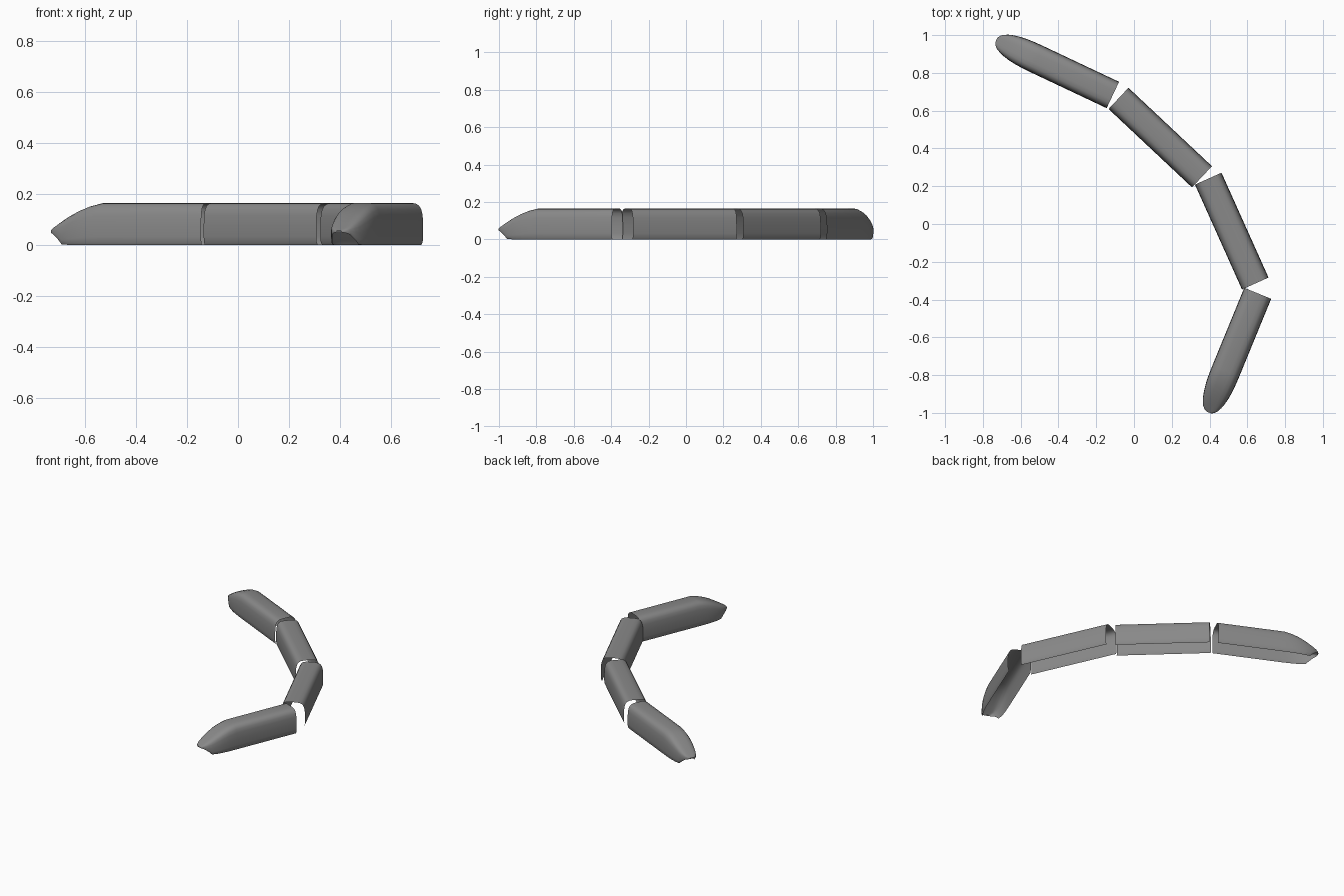
import bpy, bmesh, math
from mathutils import Vector

if "Cube" in bpy.data.objects:
    bpy.data.objects.remove(bpy.data.objects["Cube"])

# Half cross-section of the open-bottomed shell: (width fraction, height fraction)
HALF = [(0.90, 0.0), (0.97, 0.06), (1.0, 0.2), (1.0, 0.45), (0.97, 0.7),
        (0.90, 0.84), (0.78, 0.93), (0.60, 0.98), (0.32, 1.0)]
SECTION = HALF + [(0, 1.0)] + [(-x, z) for x, z in reversed(HALF)]

W, H = 0.077, 0.165

# Stations of the nose: (distance, half width, bottom z, top z)
NOSE = [(0.445, W, 0, H), (0.50, 0.076, 0, 0.152), (0.54, 0.0735, 0, 0.137),
        (0.58, 0.068, 0, 0.118), (0.615, 0.060, 0.002, 0.098),
        (0.635, 0.053, 0.022, 0.086), (0.66, 0.041, 0.041, 0.07),
        (0.675, 0.027, 0.047, 0.061), (0.682, 0.012, 0.05, 0.056)]

# Dark grey paint
paint = bpy.data.materials.new("dark_grey")
paint.diffuse_color = (0.25, 0.25, 0.25, 1)
paint.use_nodes = True
paint.node_tree.nodes["Principled BSDF"].inputs["Base Color"].default_value = paint.diffuse_color


def car(name, start, end, stations):
    a, b = Vector((*start, 0)), Vector((*end, 0))
    d = (b - a).normalized()
    n = Vector((-d.y, d.x, 0))
    bm = bmesh.new()
    rings = []
    for s, w, zb, zt in stations:
        rings.append([bm.verts.new(a + d * s + n * (u * w) +
                                   Vector((0, 0, zb + v * (zt - zb))))
                      for u, v in SECTION])
    for r0, r1 in zip(rings, rings[1:]):
        for i in range(len(SECTION) - 1):
            bm.faces.new((r0[i], r1[i], r1[i + 1], r0[i + 1]))
    # close the small nose tip
    if stations[-1][1] < W:
        bm.faces.new(rings[-1])
    bmesh.ops.recalc_face_normals(bm, faces=bm.faces)
    # normals must point outward: roof faces look up
    roof = max(bm.faces, key=lambda f: f.calc_center_median().z)
    if roof.normal.z < 0:
        bmesh.ops.reverse_faces(bm, faces=bm.faces)
    me = bpy.data.meshes.new(name)
    bm.to_mesh(me)
    bm.free()
    me.materials.append(paint)
    ob = bpy.data.objects.new(name, me)
    bpy.context.collection.objects.link(ob)
    bpy.ops.object.select_all(action='DESELECT')
    ob.select_set(True)
    bpy.context.view_layer.objects.active = ob
    bpy.ops.object.shade_smooth_by_angle(angle=math.radians(35))
    return ob


def coach(name, start, end):
    length = math.dist(start, end)
    return car(name, start, end, [(0, W, 0, H), (length, W, 0, H)])


# Two streamlined end cars and two plain coaches along the curve
end_stations = [(0, W, 0, H)] + NOSE
car("rear_end_car", (-0.112, 0.683), (-0.72, 0.97), end_stations)
coach("rear_coach", (-0.082, 0.665), (0.36, 0.25))
coach("front_coach", (0.393, 0.24), (0.642, -0.315))
car("front_end_car", (0.655, -0.367), (0.396, -0.998), end_stations)
